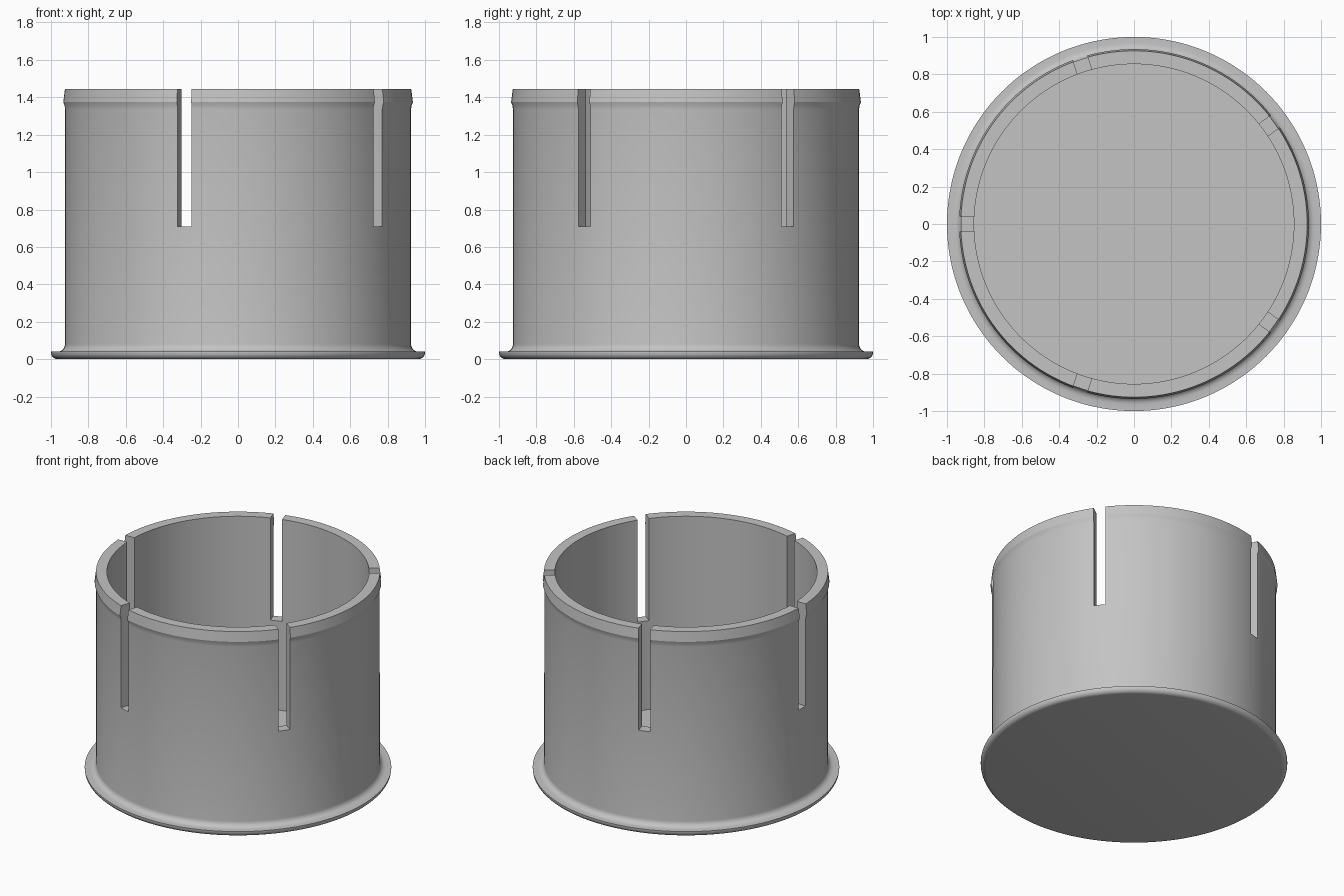
import bpy, bmesh
from math import pi, cos, sin, radians
from mathutils import Matrix, Vector

cube = bpy.data.objects.get("Cube")
if cube:
    bpy.data.objects.remove(cube, do_unlink=True)

SEGMENTS = 144
HEIGHT = 1.445
SLOT_BOTTOM = 0.71
SLOT_WIDTH = 0.08
SLOT_COUNT = 5

grey = bpy.data.materials.new("light grey plastic")
grey.use_nodes = True
colour = (0.55, 0.55, 0.55, 1)
grey.diffuse_color = colour
grey.node_tree.nodes["Principled BSDF"].inputs["Base Color"].default_value = colour


def make_object(name, bm):
    bmesh.ops.recalc_face_normals(bm, faces=bm.faces)
    mesh = bpy.data.meshes.new(name)
    bm.to_mesh(mesh)
    bm.free()
    mesh.materials.append(grey)
    obj = bpy.data.objects.new(name, mesh)
    bpy.context.collection.objects.link(obj)
    return obj


def arc(cx, cz, r, start, end, steps=5):
    angles = [radians(start + (end - start) * i / steps) for i in range(steps + 1)]
    return [(cx + r * cos(a), cz + r * sin(a)) for a in angles]


def lathe(profile):
    """Closed solid of revolution whose first and last rings are capped."""
    bm = bmesh.new()
    rings = []
    for r, z in profile:
        rings.append([bm.verts.new((r * cos(2 * pi * i / SEGMENTS),
                                    r * sin(2 * pi * i / SEGMENTS), z))
                      for i in range(SEGMENTS)])
    for low, high in zip(rings, rings[1:]):
        for i in range(SEGMENTS):
            j = (i + 1) % SEGMENTS
            bm.faces.new((low[i], low[j], high[j], high[i]))
    bm.faces.new(rings[0])
    bm.faces.new(rings[-1])
    return bm


# Cup: rounded flange, fillet, straight wall, snap lip, bore and floor
profile = arc(0.965, 0.035, 0.035, -90, 0)
profile += [(1.0, 0.04)]
profile += arc(0.965, 0.08, 0.04, 270, 180)
profile += [(0.925, 1.335), (0.928, 1.355), (0.935, 1.375), (0.926, HEIGHT),
            (0.855, HEIGHT), (0.855, 0.07)]
cup = make_object("slotted_cup", lathe(profile))

# Slots: five radial boxes cut through the upper wall
bm = bmesh.new()
for i in range(SLOT_COUNT):
    turn = Matrix.Rotation(pi + 2 * pi * i / SLOT_COUNT, 4, 'Z')
    place = Matrix.Translation((0.9, 0, SLOT_BOTTOM + 0.5))
    size = Matrix.Diagonal(Vector((0.3, SLOT_WIDTH, 1.0, 1)))
    bmesh.ops.create_cube(bm, size=1, matrix=turn @ place @ size)
cutter = make_object("slot_cutter", bm)
cutter.hide_render = True

cut = cup.modifiers.new("slots", 'BOOLEAN')
cut.operation = 'DIFFERENCE'
cut.solver = 'EXACT'
cut.object = cutter

bpy.ops.object.select_all(action='DESELECT')
cup.select_set(True)
bpy.context.view_layer.objects.active = cup
bpy.ops.object.modifier_apply(modifier=cut.name)
bpy.data.objects.remove(cutter, do_unlink=True)

bpy.ops.object.shade_smooth_by_angle(angle=radians(25))
